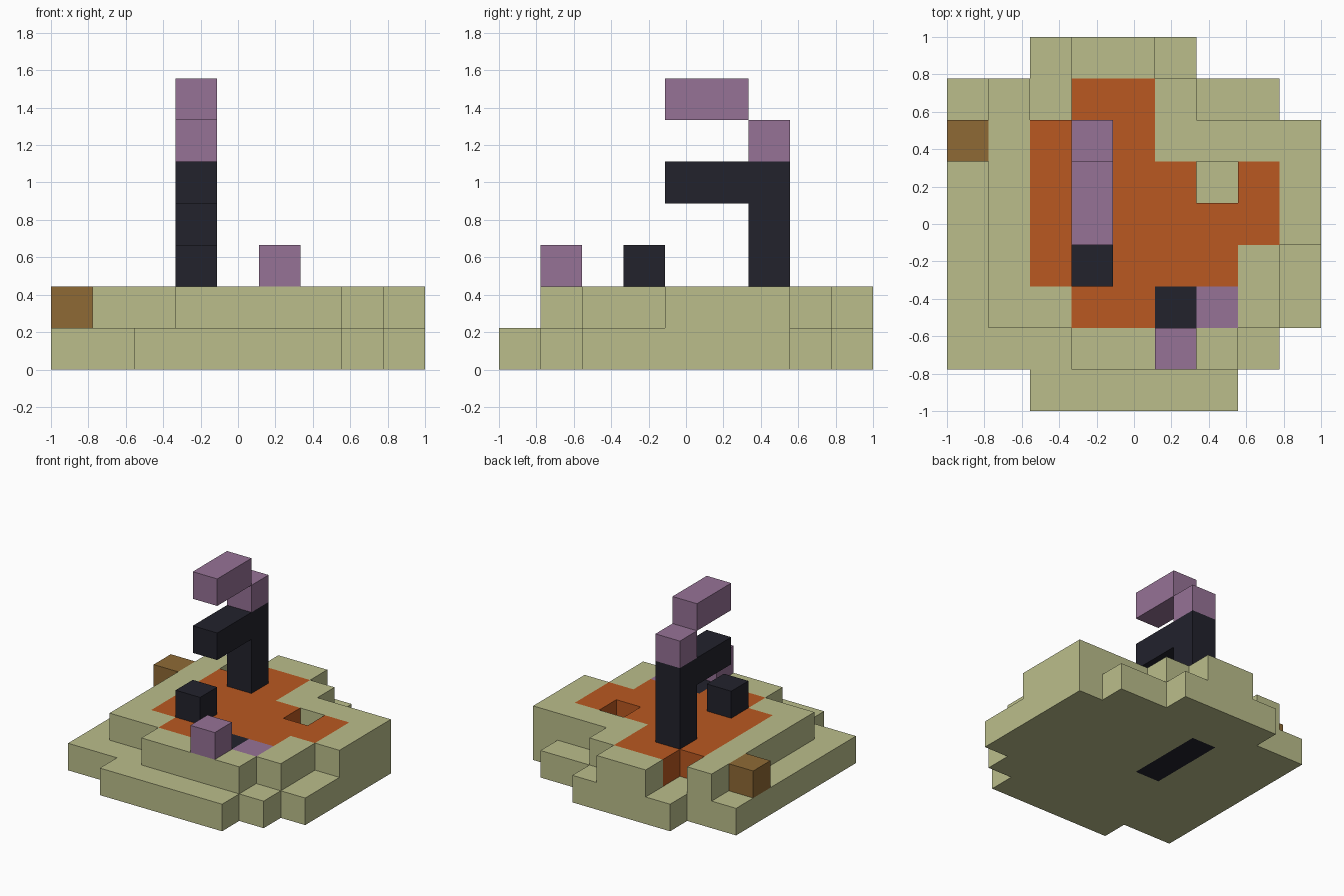
import bpy, bmesh, math
from mathutils import Vector

cube = bpy.data.objects.get("Cube")
if cube:
    bpy.data.objects.remove(cube)

U = 2 / 9  # edge of one block


def material(name, rgb):
    lin = [((c / 255 + 0.055) / 1.055) ** 2.4 for c in rgb] + [1]
    m = bpy.data.materials.new(name)
    m.use_nodes = True
    m.diffuse_color = lin
    m.node_tree.nodes["Principled BSDF"].inputs["Base Color"].default_value = lin
    return m


green = material("pale_green", (187, 190, 139))
orange = material("burnt_orange", (186, 88, 33))
black = material("blue_black", (34, 34, 44))
purple = material("dusty_purple", (150, 114, 150))
brown = material("brown", (143, 106, 53))

# Plans of the two ground layers, back row first
base_plan = ["..gggg...",
             "gggggggg.",
             "gggpggggg",
             "gggpggggg",
             "gggpggggg",
             "ggggggggg",
             "ggggggggg",
             "gggggggg.",
             "..ggggg.."]
top_plan = ["...gg....",
            ".g.oog...",
            "bgopogggg",
            ".goooo.og",
            ".goooooog",
            ".gooooog.",
            ".ggooklg.",
            "...gggg..",
            "........."]


def plan_cells(plan, level, key):
    return {(i, 8 - r, level) for r, row in enumerate(plan)
            for i, ch in enumerate(row) if ch == key}


def column(i, j, levels):
    return {(i, j, k) for k in levels}


def bar(i, js, k):
    return {(i, j, k) for j in js}


# Every part is a set of blocks with one colour
parts = {
    "ground_base": (plan_cells(base_plan, 0, "g"), green),
    "ground_rim": (plan_cells(top_plan, 1, "g"), green),
    "orange_floor": (plan_cells(top_plan, 1, "o"), orange),
    "buried_footing": (plan_cells(base_plan, 0, "p"), black),
    "post": (column(3, 6, range(1, 5)), black),
    "post_arm": (bar(3, (4, 5), 4), black),
    "post_cap": (column(3, 6, [5]), purple),
    "top_bar": (bar(3, (4, 5), 6), purple),
    "loose_black_block": (column(3, 3, [2]), black),
    "sunken_black_block": (plan_cells(top_plan, 1, "k"), black),
    "sunken_purple_block": (plan_cells(top_plan, 1, "l"), purple),
    "loose_purple_block": (column(5, 1, [2]), purple),
    "brown_block": (plan_cells(top_plan, 1, "b"), brown),
}
solid = set().union(*(cells for cells, _ in parts.values()))


def build(name, cells, mat):
    """Skin a set of blocks, leaving out faces hidden against other blocks."""
    bm = bmesh.new()
    for cell in sorted(cells):
        centre = Vector((cell[0] - 4, cell[1] - 4, cell[2] + 0.5)) * U
        for axis in range(3):
            for sign in (-1, 1):
                near = list(cell)
                near[axis] += sign
                if tuple(near) in solid:
                    continue
                n, u = Vector(), Vector()
                n[axis] = sign
                u[(axis + 1) % 3] = 1
                v = n.cross(u)
                corners = [n - u - v, n + u - v, n + u + v, n - u + v]
                bm.faces.new([bm.verts.new(centre + c * U / 2) for c in corners])
    bmesh.ops.remove_doubles(bm, verts=bm.verts, dist=U / 100)
    bmesh.ops.dissolve_limit(bm, angle_limit=math.radians(1),
                             verts=bm.verts, edges=bm.edges)
    mesh = bpy.data.meshes.new(name)
    bm.to_mesh(mesh)
    bm.free()
    mesh.materials.append(mat)
    bpy.context.collection.objects.link(bpy.data.objects.new(name, mesh))


for part, (cells, mat) in parts.items():
    build(part, cells, mat)
